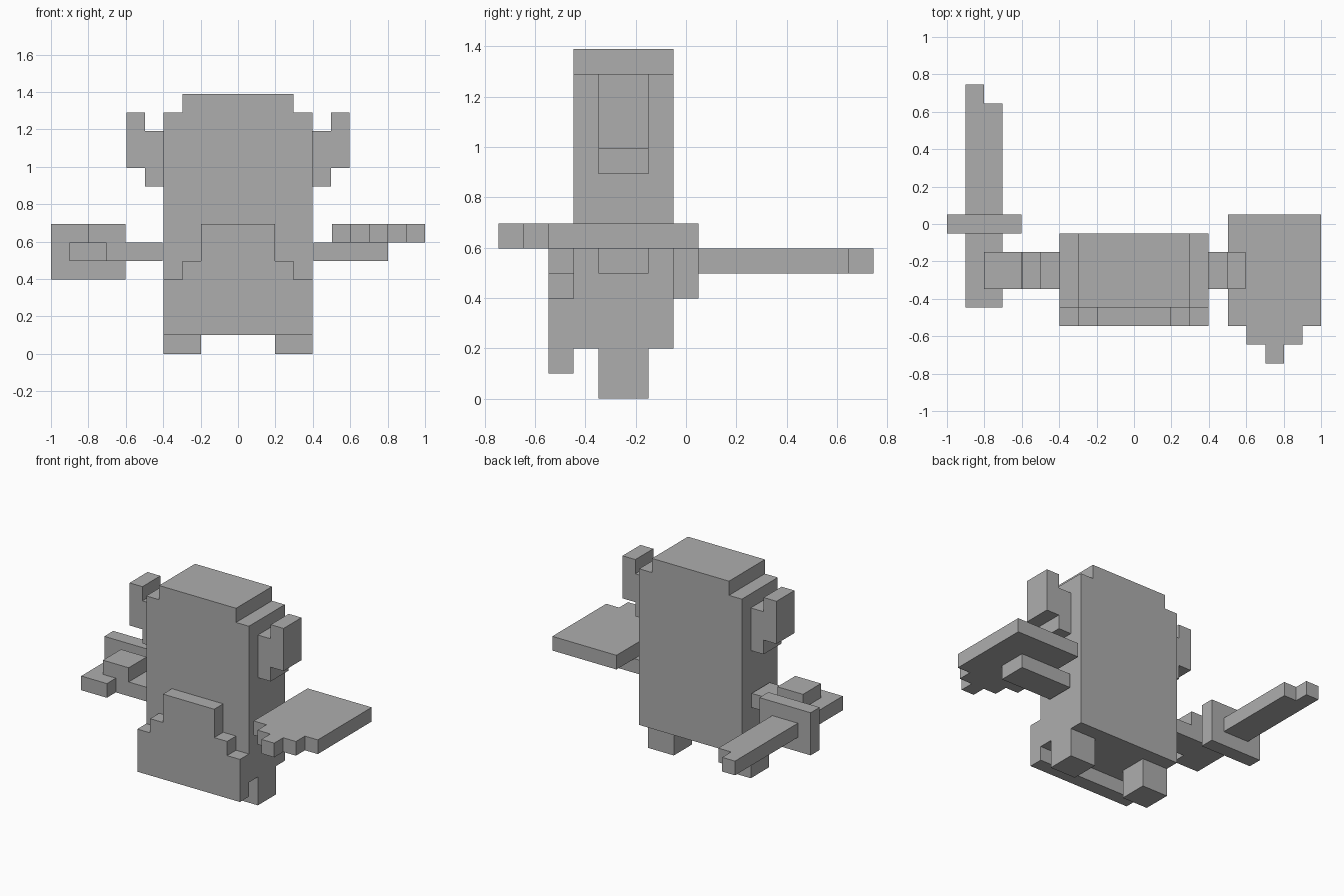
import bpy
import bmesh

if "Cube" in bpy.data.objects:
    bpy.data.objects.remove(bpy.data.objects["Cube"])

U = 2 / 20.14      # size of one block unit
GAP = 0.07         # small gap between the body and the arms, in units

grey = bpy.data.materials.new("plain grey")
grey.diffuse_color = (0.42, 0.42, 0.42, 1)
grey.use_nodes = True
grey.node_tree.nodes["Principled BSDF"].inputs["Base Color"].default_value = grey.diffuse_color


def finish(name, bm):
    bmesh.ops.recalc_face_normals(bm, faces=bm.faces)
    mesh = bpy.data.meshes.new(name)
    bm.to_mesh(mesh)
    bm.free()
    mesh.materials.append(grey)
    obj = bpy.data.objects.new(name, mesh)
    bpy.context.collection.objects.link(obj)
    return obj


def prism(name, outline, axis, lo, hi, shift=0):
    """Extrude an outline along y (outline in x, z) or z (outline in x, y)."""
    bm = bmesh.new()

    def point(a, b, c):
        p = (a + shift, c, b) if axis == "y" else (a + shift, b, c)
        return [v * U for v in p]

    face = bm.faces.new([bm.verts.new(point(a, b, lo)) for a, b in outline])
    result = bmesh.ops.extrude_face_region(bm, geom=[face])
    verts = [g for g in result["geom"] if isinstance(g, bmesh.types.BMVert)]
    move = (0, (hi - lo) * U, 0) if axis == "y" else (0, 0, (hi - lo) * U)
    bmesh.ops.translate(bm, verts=verts, vec=move)
    return finish(name, bm)


def box(name, x, y, z, shift=0):
    outline = [(x[0], y[0]), (x[1], y[0]), (x[1], y[1]), (x[0], y[1])]
    return prism(name, outline, "z", z[0], z[1], shift)


def mirrored(half):
    """Complete a right-hand outline with its left-hand reflection."""
    return half + [(-a, b) for a, b in reversed(half)]


# Body with stepped crown
prism("body", mirrored([(4, 2), (4, 13), (3, 13), (3, 14)]), "y", -4.5, -0.5)

# Stepped beard plate on the front
prism("beard", mirrored([(4, 1), (4, 4), (3, 4), (3, 5), (2, 5), (2, 7)]),
      "y", -5.5, -4.5)

# Legs, horns and arms on both sides
for side, s in (("left", -1), ("right", 1)):
    box(side + "_leg", (2 * s, 4 * s), (-3.5, -1.5), (0, 2))
    horn = [(4, 9), (5, 9), (5, 10), (6, 10), (6, 13), (5, 13), (5, 12), (4, 12)]
    prism(side + "_horn", [(a * s, b) for a, b in horn], "y", -3.5, -1.5)
    box(side + "_arm", (4 * s, 8 * s), (-3.5, -1.5), (5, 6), GAP * s)

# Hand gripping the sword handle
box("hand", (-8, -6), (-3.5, -1.5), (6, 7), -GAP)

# Sword with an offset tip, and its cross guard
prism("sword", [(-9, -4.5), (-7, -4.5), (-7, 6.5), (-8, 6.5), (-8, 7.5), (-9, 7.5)],
      "z", 5, 6, -GAP)
box("sword_guard", (-10, -6), (-0.5, 0.5), (4, 7), -GAP)

# Flat shield with a stepped point, lying on the right arm
half = [(0.5, -7.5), (0.5, -6.5), (1.5, -6.5), (1.5, -5.5), (2.5, -5.5), (2.5, 0.5)]
prism("shield", [(a + 7.5, b) for a, b in mirrored(half)], "z", 6, 7, GAP)
